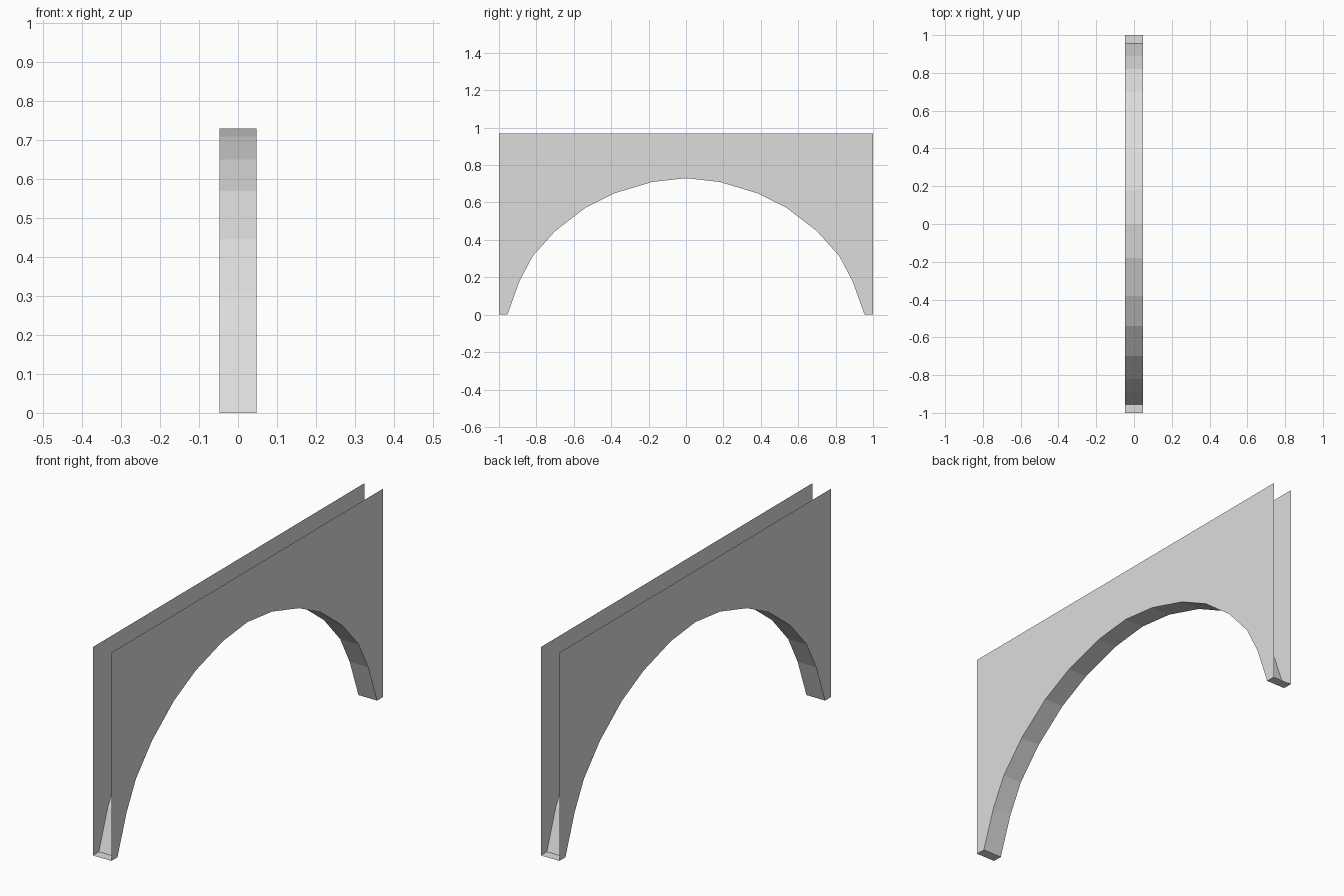
import bpy

cube = bpy.data.objects.get("Cube")
if cube:
    bpy.data.objects.remove(cube, do_unlink=True)

HALF_WIDTH = 0.048
TOP = 0.97

# Half of the arch opening as (y, z), from the crown down to the foot
half_arch = [(0, 0.73), (0.18, 0.71), (0.38, 0.65), (0.54, 0.57),
             (0.7, 0.447), (0.82, 0.313), (0.89, 0.18), (0.955, 0)]
arch = [(-y, z) for y, z in reversed(half_arch[1:])] + half_arch
base_line = [(-1, 0)] + arch + [(1, 0)]

grey = bpy.data.materials.new("light grey")
grey.use_nodes = True
colour = (0.72, 0.72, 0.72, 1)
grey.diffuse_color = colour
grey.node_tree.nodes["Principled BSDF"].inputs["Base Color"].default_value = colour


def add_mesh(name, verts, faces):
    mesh = bpy.data.meshes.new(name)
    mesh.from_pydata(verts, [], faces)
    mesh.materials.append(grey)
    obj = bpy.data.objects.new(name, mesh)
    bpy.context.collection.objects.link(obj)
    return obj


def add_panel(name, x):
    # Thin sheet with the arch cut out, facing outwards
    outline = base_line + [(1, TOP), (-1, TOP)]
    order = list(range(len(outline)))
    if x < 0:
        order.reverse()
    add_mesh(name, [(x, y, z) for y, z in outline], [order])


def add_strip(name, path):
    # Ribbon across the width, facing down into the opening
    verts = [(x, y, z) for y, z in path for x in (-HALF_WIDTH, HALF_WIDTH)]
    faces = [(2 * i, 2 * i + 2, 2 * i + 3, 2 * i + 1) for i in range(len(path) - 1)]
    add_mesh(name, verts, faces)


# Side panels; the top and the two ends stay open
add_panel("left_panel", HALF_WIDTH)
add_panel("right_panel", -HALF_WIDTH)

# Underside of the arch and the soles of both feet
add_strip("arch_underside", arch)
add_strip("front_foot", base_line[:2])
add_strip("back_foot", base_line[-2:])
